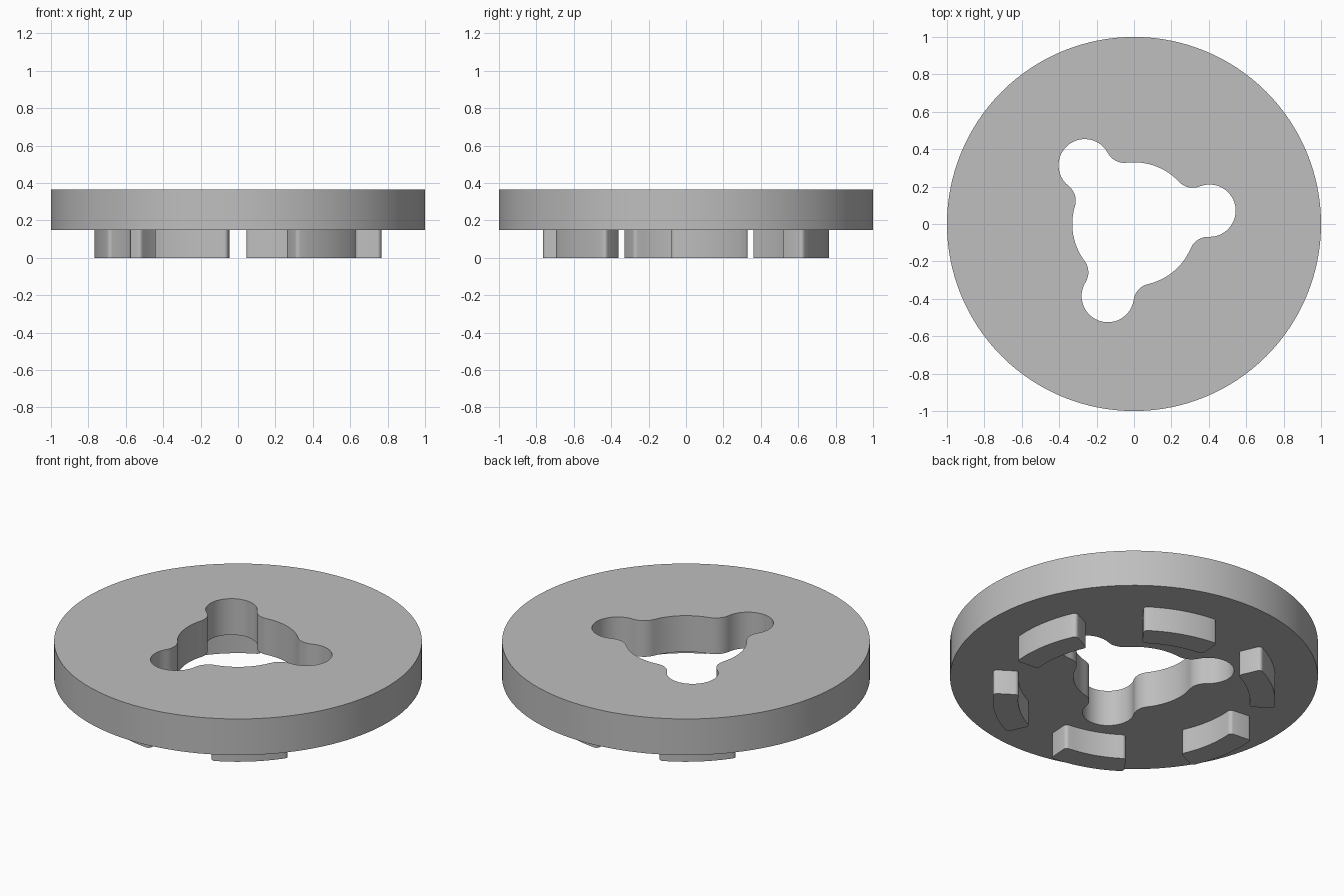
import bpy
import bmesh
from math import cos, sin, acos, atan2, radians, degrees
from mathutils import Vector

if "Cube" in bpy.data.objects:
    bpy.data.objects.remove(bpy.data.objects["Cube"], do_unlink=True)

PLATE_BOTTOM, PLATE_TOP = 0.148, 0.365
TURN = 10  # shared rotation of the lobes and feet, in degrees

grey = bpy.data.materials.new("plain grey")
grey.use_nodes = True
grey.diffuse_color = (0.52, 0.52, 0.52, 1)
grey.node_tree.nodes["Principled BSDF"].inputs["Base Color"].default_value = grey.diffuse_color


def polar(radius, angle):
    return Vector((radius * cos(radians(angle)), radius * sin(radians(angle))))


def arc(centre, radius, start, end, steps):
    return [centre + polar(radius, start + (end - start) * i / steps)
            for i in range(steps + 1)]


def prism(name, loops, bottom, top):
    """Fill the closed outlines (later ones are holes) and extrude upward."""
    bm = bmesh.new()
    for points in loops:
        verts = [bm.verts.new((p.x, p.y, bottom)) for p in points]
        for i, v in enumerate(verts):
            bm.edges.new((verts[i - 1], v))
    bmesh.ops.remove_doubles(bm, verts=bm.verts[:], dist=0.0005)
    bmesh.ops.triangle_fill(bm, use_beauty=True, edges=bm.edges[:])
    grown = bmesh.ops.extrude_face_region(bm, geom=bm.faces[:], use_keep_orig=True)["geom"]
    bmesh.ops.translate(bm, vec=(0, 0, top - bottom),
                        verts=[g for g in grown if isinstance(g, bmesh.types.BMVert)])
    bmesh.ops.recalc_face_normals(bm, faces=bm.faces[:])
    mesh = bpy.data.meshes.new(name)
    bm.to_mesh(mesh)
    bm.free()
    mesh.materials.append(grey)
    obj = bpy.data.objects.new(name, mesh)
    bpy.context.collection.objects.link(obj)
    bpy.ops.object.select_all(action="DESELECT")
    obj.select_set(True)
    bpy.context.view_layer.objects.active = obj
    bpy.ops.object.shade_smooth_by_angle(angle=radians(30))
    return obj


def lobed_hole(core, lobe, reach, fillet):
    """Round core with three lobes, blended by tangent fillets."""
    far, span = core + fillet, lobe + fillet
    theta = degrees(acos((far**2 + reach**2 - span**2) / (2 * far * reach)))
    beta = degrees(atan2(polar(far, theta).y, reach - polar(far, theta).x))
    points = []
    for k in range(3):
        a = TURN + k * 120
        points += arc(polar(far, a - theta), fillet, a + 180 - theta, a + beta, 10)
        points += arc(polar(reach, a), lobe, a + beta - 180, a + 180 - beta, 24)
        points += arc(polar(far, a + theta), fillet, a - beta, a - 180 + theta, 10)
        points += arc(Vector((0, 0)), core, a + theta, a + 120 - theta, 12)
    return points


def foot_outline(middle, inner, outer, half, r):
    """Ring segment with rounded corners."""
    points = []
    for radius, side, sign in ((outer, -1, -1), (outer, 1, -1), (inner, 1, 1), (inner, -1, 1)):
        rc = radius + sign * r
        a = middle + side * (half - degrees(r / rc))
        first = a - 90 if (sign < 0) == (side < 0) else a
        if sign > 0:
            first = a + 90 if side > 0 else a + 180
        points += arc(polar(rc, a), r, first, first + 90, 5)
        # curved outer and inner walls between the corners
        if side == -sign * -1 and sign < 0:
            points += arc(Vector((0, 0)), outer, a, 2 * middle - a, 10)[1:-1]
        elif sign > 0 and side > 0:
            points += arc(Vector((0, 0)), inner, a, 2 * middle - a, 10)[1:-1]
    return points


# Round plate with the three-lobed opening
rim = arc(Vector((0, 0)), 1.0, 0, 360, 128)[:-1]
prism("plate", [rim, lobed_hole(0.33, 0.14, 0.41, 0.1)], PLATE_BOTTOM, PLATE_TOP)

# Six curved feet under the plate
for k in range(6):
    prism(f"foot_{k + 1}", [foot_outline(TURN + k * 60, 0.63, 0.768, 16, 0.02)],
          0, PLATE_BOTTOM)
